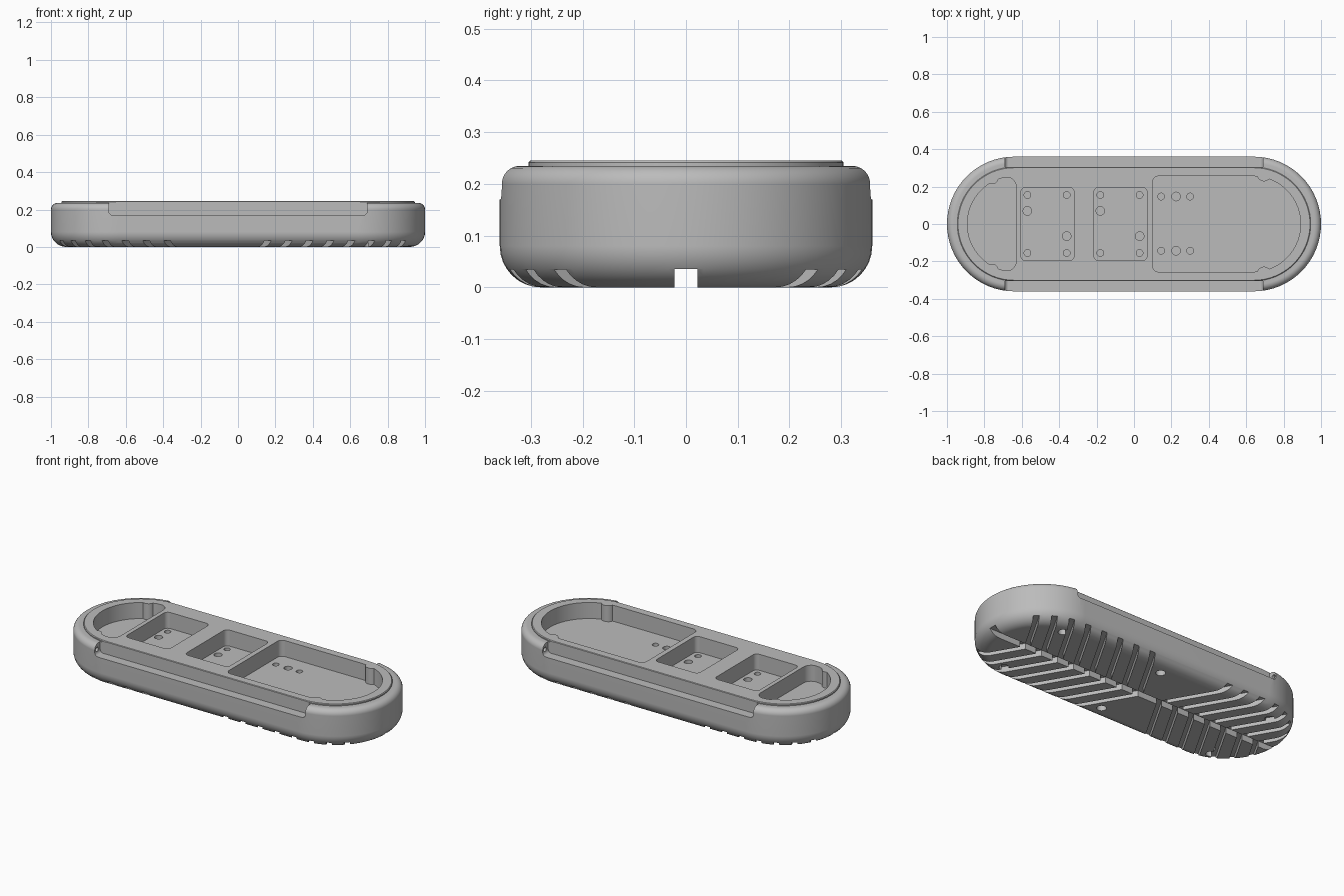
import bpy, bmesh, math
from mathutils import Matrix

old = bpy.data.objects.get("Cube")
if old:
    bpy.data.objects.remove(old, do_unlink=True)

HALF, R = 0.64, 0.36          # stadium: centre offset and end radius
TOP, FLOOR = 0.245, 0.15

grey = bpy.data.materials.new("grey_plastic")
grey.use_nodes = True
colour = (0.5, 0.5, 0.5, 1)
grey.diffuse_color = colour
grey.node_tree.nodes["Principled BSDF"].inputs["Base Color"].default_value = colour


def arc(cx, cy, r, start, end, n):
    return [(cx + r * math.cos(math.radians(start + (end - start) * i / n)),
             cy + r * math.sin(math.radians(start + (end - start) * i / n))) for i in range(n + 1)]


def circle(cx, cy, r):
    return arc(cx, cy, r, 0, 360, 24)[:-1]


def rounded_rect(x0, x1, y0, y1, r):
    return (arc(x1 - r, y1 - r, r, 0, 90, 5) + arc(x0 + r, y1 - r, r, 90, 180, 5)
            + arc(x0 + r, y0 + r, r, 180, 270, 5) + arc(x1 - r, y0 + r, r, 270, 360, 5))


def make_object(name, bm):
    bmesh.ops.recalc_face_normals(bm, faces=bm.faces)
    mesh = bpy.data.meshes.new(name)
    bm.to_mesh(mesh)
    bm.free()
    mesh.materials.append(grey)
    obj = bpy.data.objects.new(name, mesh)
    bpy.context.collection.objects.link(obj)
    return obj


def loft(bm, rings):
    """Closed solid through matching rings of points."""
    rows = [[bm.verts.new(p) for p in ring] for ring in rings]
    n = len(rows[0])
    for a, b in zip(rows, rows[1:]):
        for i in range(n):
            bm.faces.new((a[i], a[(i + 1) % n], b[(i + 1) % n], b[i]))
    bm.faces.new(rows[0][::-1])
    bm.faces.new(rows[-1])


def prisms(name, outlines, z0, z1, matrix=Matrix()):
    bm = bmesh.new()
    for pts in outlines:
        loft(bm, [[(x, y, z) for x, y in pts] for z in (z0, z1)])
    bm.transform(matrix)
    return make_object(name, bm)


def cut(target, cutter):
    cutter.hide_render = True
    mod = target.modifiers.new("cut", 'BOOLEAN')
    mod.operation = 'DIFFERENCE'
    mod.solver = 'EXACT'
    mod.object = cutter
    bpy.context.view_layer.objects.active = target
    bpy.ops.object.modifier_apply(modifier=mod.name)
    bpy.data.objects.remove(cutter, do_unlink=True)


# Body: stadium with a rounded base, rounded shoulder and a raised lip
br, tr = 0.08, 0.035
profile = [(br - u, br + v) for u, v in arc(0, 0, br, -90, 0, 8)]
profile += [(tr - u, 0.235 - tr + v) for u, v in arc(0, 0, tr, 0, 90, 6)]
profile += [(0.055, 0.235), (0.055, 0.241), (0.059, TOP)]
bm = bmesh.new()
loft(bm, [[(x, y, z) for x, y in arc(HALF, 0, R - inset, -90, 90, 32)
           + arc(-HALF, 0, R - inset, 90, 270, 32)] for inset, z in profile])
body = make_object("tray_body", bm)

# Ledges along both long sides
ledge = rounded_rect(-0.69, 0.69, 0.17, 0.4, 0.02)
upright = Matrix.Rotation(math.pi / 2, 4, 'X')
for lo, hi in ((0.304, 0.5), (-0.5, -0.304)):
    cut(body, prisms("ledge_cutter", [ledge], lo, hi, upright))

# Pin holes in the ends of the ledges
along_x = Matrix.Rotation(math.pi / 2, 4, 'Y')
for side in (-1, 1):
    pins = [circle(-0.2, y, 0.013) for y in (-0.335, 0.335)]
    lo, hi = sorted((side * 0.67, side * 0.73))
    cut(body, prisms("pin_cutter", pins, lo, hi, along_x))

# Square component pockets
squares = [rounded_rect(x, x + 0.285, -0.195, 0.195, 0.025) for x in (-0.605, -0.215)]
cut(body, prisms("square_pocket_cutter", squares, FLOOR, 0.4))

# Round-ended pockets, with screw posts left standing at their edges
PR = 0.256
large = (arc(0.635, 0, PR, -90, 90, 28) + arc(0.13, PR - 0.03, 0.03, 90, 180, 5)
         + arc(0.13, 0.03 - PR, 0.03, 180, 270, 5))
small = (arc(-0.68, 0.2, 0.05, 0, 80, 6) + arc(-0.635, 0, PR, 105, 255, 28)
         + arc(-0.68, -0.2, 0.05, -80, 0, 6))
for name, outline, post_x, post_y in (("large", large, 0.695, 0.265), ("small", small, -0.76, 0.25)):
    pocket = prisms(name + "_pocket_cutter", [outline], FLOOR, 0.4)
    posts = [circle(post_x, s * post_y, 0.037) for s in (-1, 1)]
    cut(pocket, prisms("post_shape", posts, 0, 0.5))
    cut(body, pocket)

# Shallow fixing holes in the pocket floors
holes = []
for x in (-0.57, -0.18):
    corners = [(x, 0.155), (x, -0.155), (x + 0.21, 0.155), (x + 0.21, -0.155)]
    holes += [circle(u, v, 0.018) for u, v in corners]
    holes += [circle(x, 0.07, 0.023), circle(x + 0.21, -0.065, 0.023)]
for y in (-0.143, 0.147):
    holes += [circle(0.145, y, 0.018), circle(0.225, y, 0.023), circle(0.3, y, 0.018)]
cut(body, prisms("hole_cutter", holes, FLOOR - 0.03, FLOOR + 0.01))

# Chevron tread grooves on the underside
def chevron(apex, direction, width=0.036, reach=0.5):
    run = direction * reach * math.tan(math.radians(30))
    a, b = apex - width / 2, apex + width / 2
    return [(a, 0), (a + run, -reach), (b + run, -reach), (b, 0), (b + run, reach), (a + run, reach)]


grooves = [chevron(-0.04 + 0.112 * i, 1) for i in range(8)]
grooves += [chevron(-0.18 - 0.112 * i, -1) for i in range(7)]
cut(body, prisms("groove_cutter", grooves, -0.1, 0.035))

# Centre slot and screw bores on the underside
slot = [(-1.2, -0.022), (1.2, -0.022), (1.2, 0.022), (-1.2, 0.022)]
cut(body, prisms("slot_cutter", [slot], -0.11, 0.0355))
bores = [circle(x, s * 0.245, 0.027) for x in (-0.74, 0.02, 0.7) for s in (-1, 1)]
cut(body, prisms("bore_cutter", bores, -0.12, 0.07))

# Smooth shading with crisp edges
bpy.ops.object.select_all(action='DESELECT')
body.select_set(True)
bpy.context.view_layer.objects.active = body
bpy.ops.object.shade_smooth_by_angle(angle=math.radians(30))
body.modifiers.new("even_normals", 'WEIGHTED_NORMAL').keep_sharp = True
